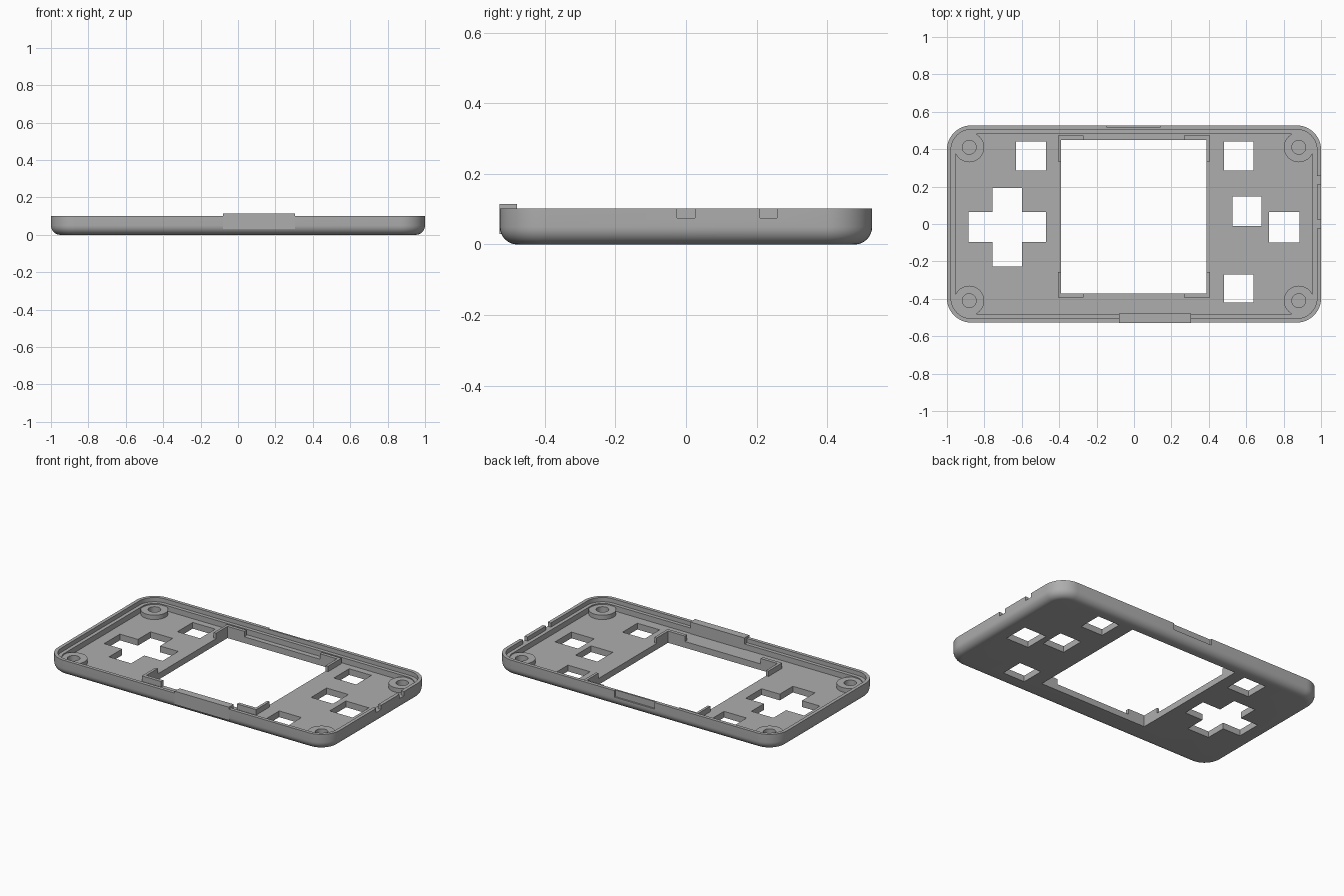
import bpy, bmesh
from math import sin, cos, pi, radians

cube = bpy.data.objects.get("Cube")
if cube:
    bpy.data.objects.remove(cube)

W, D, TOP, LEDGE, FLOOR = 1.0, 0.527, 0.102, 0.075, 0.04
CORNER, ROUND = 0.13, 0.05

grey = bpy.data.materials.new("Grey plastic")
grey.use_nodes = True
colour = (0.42, 0.42, 0.42, 1)
grey.diffuse_color = colour
grey.node_tree.nodes["Principled BSDF"].inputs["Base Color"].default_value = colour


def finish(name, bm):
    bmesh.ops.recalc_face_normals(bm, faces=bm.faces)
    mesh = bpy.data.meshes.new(name)
    bm.to_mesh(mesh)
    bm.free()
    mesh.materials.append(grey)
    obj = bpy.data.objects.new(name, mesh)
    bpy.context.collection.objects.link(obj)
    return obj


def box(name, x0, x1, y0, y1, z0, z1):
    bm = bmesh.new()
    bmesh.ops.create_cube(bm, size=1)
    for v in bm.verts:
        v.co.x = x1 if v.co.x > 0 else x0
        v.co.y = y1 if v.co.y > 0 else y0
        v.co.z = z1 if v.co.z > 0 else z0
    return finish(name, bm)


def cylinder(name, x, y, r, z0, z1):
    bm = bmesh.new()
    bmesh.ops.create_cone(bm, cap_ends=True, segments=40, radius1=r, radius2=r, depth=z1 - z0)
    bmesh.ops.translate(bm, verts=bm.verts, vec=(x, y, (z0 + z1) / 2))
    return finish(name, bm)


def loft(name, rings):
    """Closed solid through rounded rectangles given as (inset, height)."""
    bm = bmesh.new()
    loops = []
    for inset, z in rings:
        r = CORNER - inset
        loop = []
        for k, (sx, sy) in enumerate([(1, 1), (-1, 1), (-1, -1), (1, -1)]):
            for i in range(13):
                a = (k + i / 12) * pi / 2
                loop.append(bm.verts.new((sx * (W - CORNER) + r * cos(a),
                                          sy * (D - CORNER) + r * sin(a), z)))
        loops.append(loop)
    for a, b in zip(loops, loops[1:]):
        for i in range(len(a)):
            j = (i + 1) % len(a)
            bm.faces.new((a[i], a[j], b[j], b[i]))
    bm.faces.new(loops[0])
    bm.faces.new(loops[-1])
    return finish(name, bm)


def combine(target, others, operation):
    """Apply one boolean per part and drop the helper."""
    for other in others:
        mod = target.modifiers.new(operation, "BOOLEAN")
        mod.operation, mod.solver, mod.object = operation, "EXACT", other
        bpy.context.view_layer.objects.active = target
        bpy.ops.object.modifier_apply(modifier=mod.name)
        bpy.data.objects.remove(other)


# Tray: rounded lower edge, thin rim, stepped ledge, inner wall and floor
rings = [(ROUND * (1 - sin(a)), ROUND * (1 - cos(a)))
         for a in [i * pi / 16 for i in range(9)]]
rings += [(0, TOP), (0.022, TOP), (0.022, LEDGE), (0.045, LEDGE), (0.045, FLOOR)]
case = loft("case_shell", rings)

# Openings through the floor
SCREEN = (-0.39, 0.388, -0.372, 0.45)
openings = [SCREEN,
            (-0.885, -0.47, -0.095, 0.065), (-0.757, -0.6, -0.228, 0.193),
            (-0.63, -0.47, 0.285, 0.44), (0.482, 0.64, 0.285, 0.44),
            (0.527, 0.682, -0.01, 0.147), (0.722, 0.885, -0.1, 0.065),
            (0.482, 0.64, -0.42, -0.27)]
combine(case, [box("opening_cutter", *o, -0.1, 0.09) for o in openings], "DIFFERENCE")

# Notches in the side rim and a shallow recess at the back
notches = [box("notch_cutter", 0.97, 1.1, y0, y1, LEDGE, 0.2)
           for y0, y1 in [(-0.025, 0.025), (0.21, 0.257)]]
notches.append(box("recess_cutter", -0.145, 0.14, D - 0.011, 0.6, 0.06, 0.2))
combine(case, notches, "DIFFERENCE")

# Screw posts with filled corners and blind holes
for sx in (-1, 1):
    for sy in (-1, 1):
        x, y = sx * 0.881, sy * 0.41
        xs = sorted((sx * 0.845, sx * 0.957))
        ys = sorted((sy * 0.375, sy * 0.487))
        combine(case, [box("corner_fill", *xs, *ys, 0.03, 0.066),
                       cylinder("screw_post", x, y, 0.08, 0.03, 0.068)], "UNION")
        combine(case, [cylinder("hole_cutter", x, y, 0.037, 0.025, 0.12)], "DIFFERENCE")

case.select_set(True)
bpy.context.view_layer.objects.active = case
bpy.ops.object.shade_smooth_by_angle(angle=radians(30))

# Raised latch tab on the front wall
box("front_tab", -0.08, 0.305, -D - 0.001, -0.479, 0.03, 0.115)

# Corner brackets around the screen opening
x0, x1, y0, y1 = SCREEN
for side, x, sx in (("right", x0, 1), ("left", x1, -1)):
    for end, y, sy in (("front", y0, 1), ("back", y1, -1)):
        out_x, out_y = x - sx * 0.017, y - sy * 0.022
        arm = box(f"{end}_{side}_bracket", *sorted((out_x, x + sx * 0.12)),
                  *sorted((out_y, y)), 0.035, 0.075)
        leg = box("bracket_leg", *sorted((out_x, x)),
                  *sorted((out_y, y + sy * 0.115)), 0.035, 0.075)
        combine(arm, [leg], "UNION")
